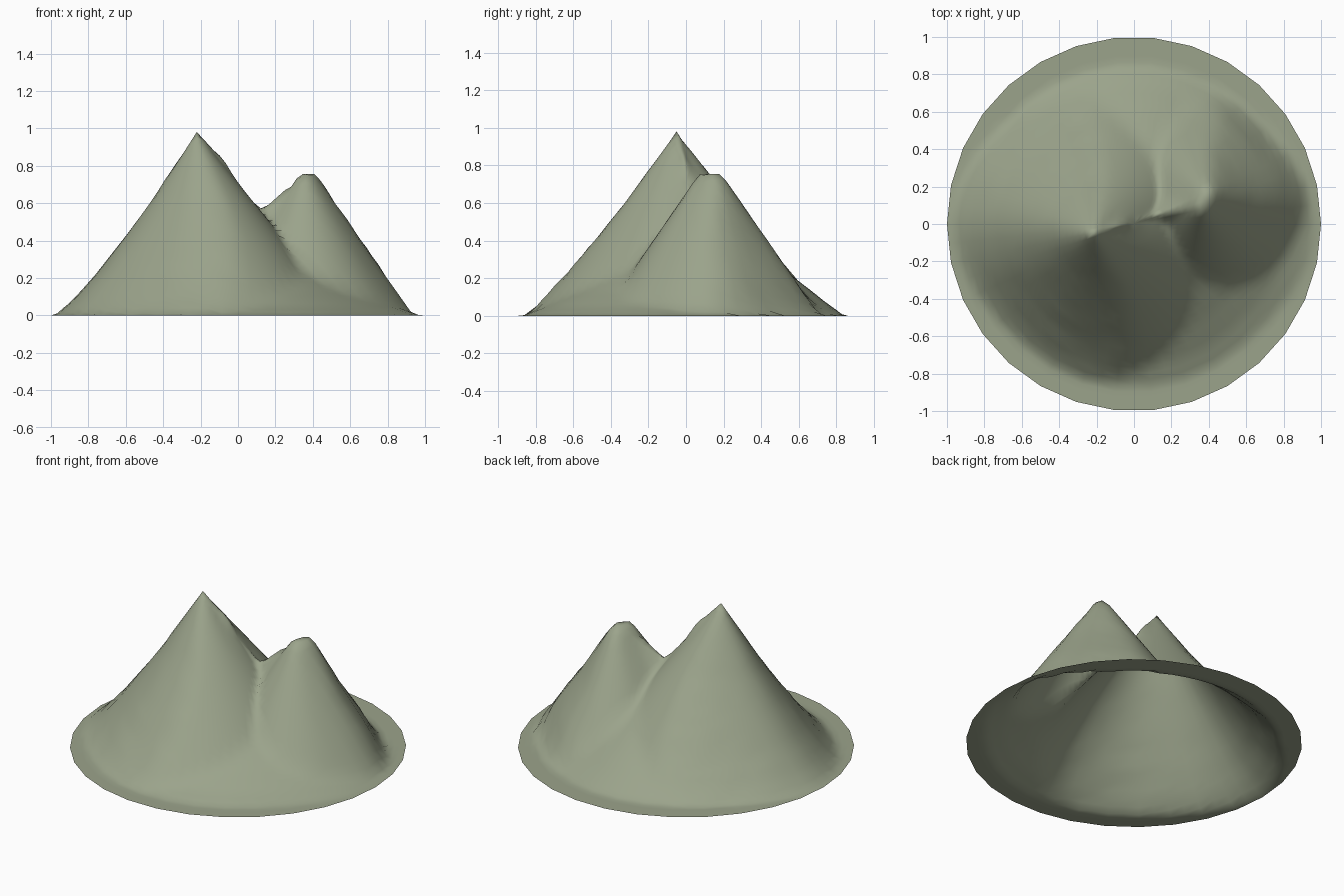
import bpy, bmesh, math
from mathutils import Vector

cube = bpy.data.objects.get("Cube")
if cube:
    bpy.data.objects.remove(cube, do_unlink=True)

SIDES, RINGS = 30, 30
# Slope profiles: fraction of the way to the foot -> fraction of the height
HOLLOW = [(0, 1), (0.15, 0.83), (0.33, 0.62), (0.5, 0.44),
          (0.72, 0.22), (0.88, 0.08), (0.95, 0.035), (1, 0)]
FULL = [(0, 1), (0.13, 0.86), (0.4, 0.57), (0.72, 0.27),
        (0.85, 0.13), (0.95, 0.04), (1, 0)]

# Crest points along the range, from the main summit to the second one
MAIN = Vector((-0.22, -0.05, 0.975))
SHOULDER = Vector((-0.09, -0.01, 0.85))
STEP = Vector((0, 0.02, 0.69))
SADDLE = Vector((0.12, 0.05, 0.57))
RISE = Vector((0.27, 0.09, 0.69))
SECOND_A, SECOND_B = Vector((0.36, 0.1, 0.755)), Vector((0.39, 0.16, 0.755))

# Crests: start, end, steepest slope, flat half width, slope profile
CRESTS = [(MAIN, MAIN, 1.22, 0, HOLLOW),
          (MAIN, SHOULDER, 1.6, 0, HOLLOW),
          (SHOULDER, STEP, 1.5, 0, HOLLOW),
          (STEP, SADDLE, 1.35, 0, HOLLOW),
          (SADDLE, RISE, 1.4, 0, HOLLOW),
          (SECOND_A, SECOND_B, 1.45, 0.03, FULL)]


def profile(t, points):
    for (a, ha), (b, hb) in zip(points, points[1:]):
        if t <= b:
            return ha + (hb - ha) * (t - a) / (b - a)
    return 0.0


def foot_radius(angle):
    # The foot reaches further out at both ends of the range
    return 0.855 + 0.115 * math.cos(angle) ** 8 - 0.015 * math.sin(angle)


def foot_distance(start, direction):
    # Walk outward to the edge of the foot
    d = 0.0
    while d < 2:
        p = start + direction * d
        if p.length > foot_radius(math.atan2(p.y, p.x)):
            break
        d += 0.01
    return d


def crest_height(p, start, end, steepness, flat, points):
    # Measure from the nearest point of the crest
    line = end.xy - start.xy
    along = (p - start.xy).dot(line) / max(line.length_squared, 1e-6)
    nearest = start.lerp(end, min(1, max(0, along)))
    offset = p - nearest.xy
    run = offset.length - flat
    if run < 1e-5:
        return nearest.z
    t = run / (foot_distance(nearest.xy, offset.normalized()) - flat)
    return min(nearest.z * profile(t, points), nearest.z - steepness * run)


def smooth_max(a, b, k):
    h = max(k - abs(a - b), 0) / k
    return max(a, b) + h * h * k / 4


def ground(p):
    angle = math.atan2(p.y, p.x)
    t = p.length / foot_radius(angle)
    if t >= 1:
        return 0.0
    # Broad skirt, fuller at the back, that fills the valleys
    z = 0.57 * profile(t, HOLLOW) + 0.27 * max(0, math.sin(angle)) * t * (1 - t)
    for crest in CRESTS:
        z = smooth_max(z, crest_height(p, *crest), 0.03 * (1 - t))
    return z


# Mountain shell: an open thirty-sided disc raised into peaks
bm = bmesh.new()
segments = SIDES * 2
rings = []
for i in range(1, RINGS + 1):
    ring = []
    for j in range(segments):
        a = math.tau * j / segments
        r = i / RINGS * (math.cos(math.pi / SIDES) if j % 2 else 1)
        ring.append(bm.verts.new((math.cos(a) * r, math.sin(a) * r, 0)))
    rings.append(ring)
centre = bm.verts.new((0, 0, 0))
for j in range(segments):
    k = (j + 1) % segments
    bm.faces.new((centre, rings[0][j], rings[0][k]))
    for inner, outer in zip(rings, rings[1:]):
        bm.faces.new((inner[j], outer[j], outer[k], inner[k]))

# Put a vertex exactly on the main summit, then raise the ground
summit = min(bm.verts, key=lambda v: (v.co.xy - MAIN.xy).length)
summit.co.xy = MAIN.xy
for v in bm.verts:
    v.co.z = ground(v.co.xy)
for f in bm.faces:
    f.smooth = True

mesh = bpy.data.meshes.new("mountain")
bm.to_mesh(mesh)
bm.free()
mountain = bpy.data.objects.new("mountain", mesh)
bpy.context.collection.objects.link(mountain)

# Grey green rock
rock = bpy.data.materials.new("grey_green_rock")
rock.use_nodes = True
colour = (0.33, 0.37, 0.26, 1)
rock.diffuse_color = colour
shader = next(n for n in rock.node_tree.nodes if n.type == "BSDF_PRINCIPLED")
shader.inputs["Base Color"].default_value = colour
mesh.materials.append(rock)
